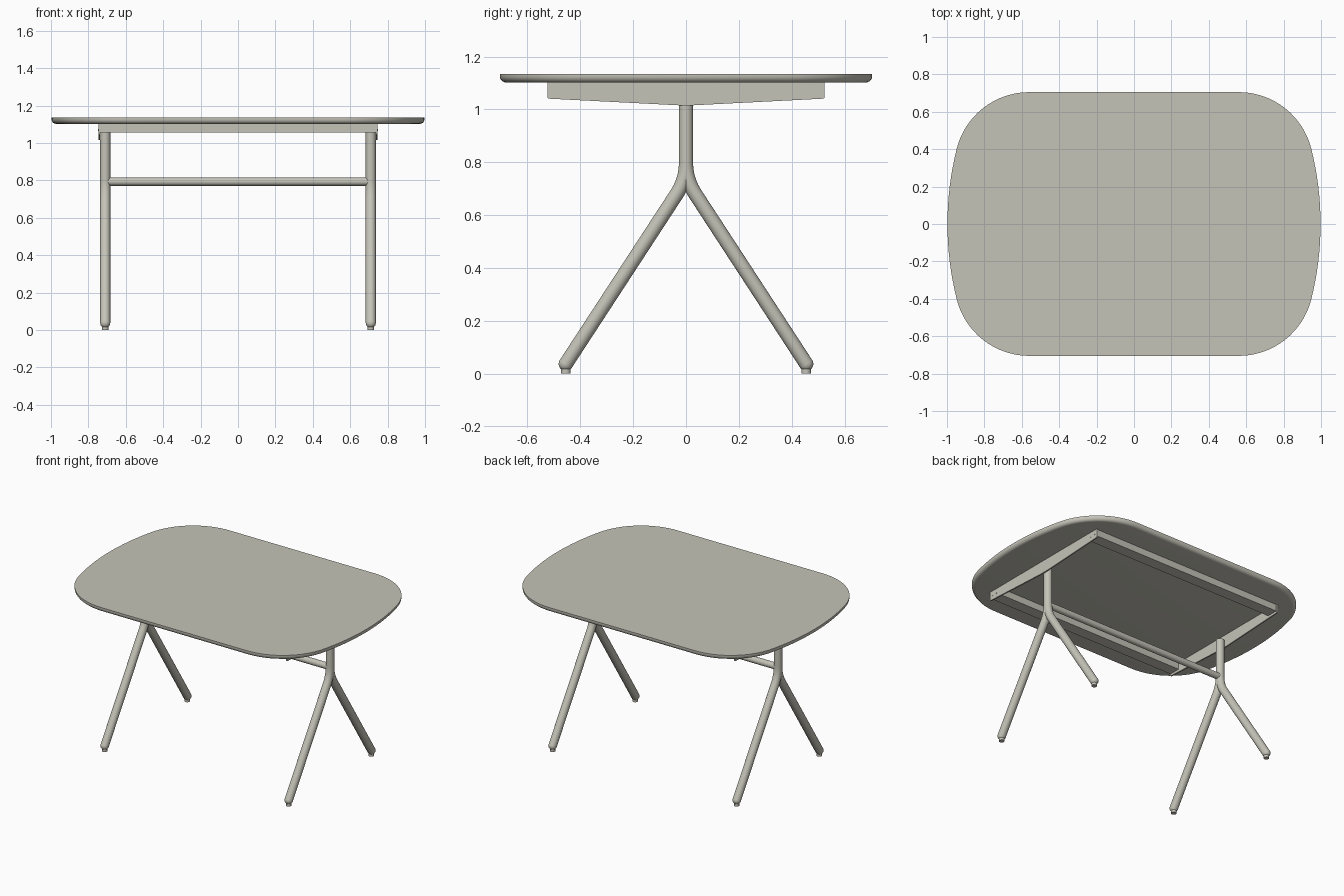
import bpy, bmesh
from math import sin, cos, pi, radians
from mathutils import Vector

cube = bpy.data.objects.get("Cube")
if cube:
    bpy.data.objects.remove(cube, do_unlink=True)

COLOR = (0.56, 0.55, 0.48, 1)
mat = bpy.data.materials.new("warm_grey")
mat.use_nodes = True
mat.diffuse_color = COLOR
mat.node_tree.nodes["Principled BSDF"].inputs["Base Color"].default_value = COLOR


def finish(name, bm, smooth=True):
    bmesh.ops.recalc_face_normals(bm, faces=bm.faces)
    mesh = bpy.data.meshes.new(name)
    bm.to_mesh(mesh)
    bm.free()
    mesh.materials.append(mat)
    ob = bpy.data.objects.new(name, mesh)
    bpy.context.collection.objects.link(ob)
    if smooth:
        bpy.ops.object.select_all(action="DESELECT")
        ob.select_set(True)
        bpy.context.view_layer.objects.active = ob
        bpy.ops.object.shade_smooth_by_angle(angle=radians(35))
    return ob


def loft(bm, rings):
    """Skin a list of closed rings and cap both ends."""
    rows = [[bm.verts.new(p) for p in ring] for ring in rings]
    n = len(rows[0])
    for a, b in zip(rows, rows[1:]):
        for i in range(n):
            j = (i + 1) % n
            bm.faces.new((a[i], a[j], b[j], b[i]))
    bm.faces.new(rows[0][::-1])
    bm.faces.new(rows[-1])


def tube(bm, path, radii, side, sides=24):
    """Sweep circles along a path that lies in a plane normal to side."""
    side = Vector(side)
    path = [Vector(p) for p in path]
    rings = []
    for i, (p, r) in enumerate(zip(path, radii)):
        t = path[min(i + 1, len(path) - 1)] - path[max(i - 1, 0)]
        across = t.normalized().cross(side)
        rings.append([p + r * (cos(a) * side + sin(a) * across)
                      for a in (2 * pi * k / sides for k in range(sides))])
    loft(bm, rings)


def box(name, x, y, z):
    bm = bmesh.new()
    loft(bm, [[(x[0], y[0], h), (x[1], y[0], h), (x[1], y[1], h), (x[0], y[1], h)] for h in z])
    return finish(name, bm, False)


# Tabletop: straight long sides, round corners, gently bowed ends
def outline(inset, z):
    turn, corner, half = radians(14), Vector((0.56, 0.305)), 0.4
    big = (corner.y + half * sin(turn)) / sin(turn)
    centre_x = corner.x + half * cos(turn) - big * cos(turn)
    quarter = [(centre_x + (big - inset) * cos(a), (big - inset) * sin(a))
               for a in (turn * k / 8 for k in range(8))]
    quarter += [(corner.x + (half - inset) * cos(a), corner.y + (half - inset) * sin(a))
                for a in (turn + (pi / 2 - turn) * k / 16 for k in range(17))]
    upper = quarter + [(-x, y) for x, y in quarter[::-1]]
    ring = upper + [(-x, -y) for x, y in upper[1:-1]]
    return [(x, y, z) for x, y in ring]


TOP, UNDER, ROUND = 1.135, 1.102, 0.025
bm = bmesh.new()
rings = []
for k in range(7):
    a = pi / 2 * k / 6
    rings.append(outline(ROUND * (1 - sin(a)), UNDER + ROUND * (1 - cos(a))))
loft(bm, rings + [outline(0, TOP)])
finish("tabletop", bm)

# Long rails under the top
for s, label in ((-1, "front"), (1, "back")):
    box(label + "_rail", (-0.737, 0.737), sorted((s * 0.44, s * 0.52)), (1.055, UNDER))

# Stretcher between the two leg frames
bm = bmesh.new()
tube(bm, [(-0.7, 0, 0.793), (0.7, 0, 0.793)], [0.022] * 2, (0, 1, 0))
finish("stretcher", bm)

R, NODE, BEND = 0.027, 0.734, 0.065
for s, label in ((-1, "right"), (1, "left")):
    x = s * 0.71

    # Tapered end plate
    bm = bmesh.new()
    half = [(0.525, UNDER), (0.525, 1.046), (0.52, 1.041), (0.03, 1.016)]
    profile = half + [(-y, z) for y, z in half[::-1]]
    loft(bm, [[(s * px, y, z) for y, z in profile] for px in (0.737, 0.747)])
    finish(label + "_end_plate", bm, False)

    # Screw heads on the plate
    bm = bmesh.new()
    for y in (-0.5, -0.463, 0.463, 0.5):
        tube(bm, [(s * 0.746, y, 1.07), (s * 0.748, y, 1.07)], [0.005] * 2, (0, 1, 0), 12)
    finish(label + "_screws", bm)

    # Upright post
    bm = bmesh.new()
    tube(bm, [(x, 0, NODE + BEND), (x, 0, 1.06)], [R] * 2, (1, 0, 0))
    finish(label + "_post", bm)

    for d, end in ((-1, "front"), (1, "back")):
        # Leg bending out of the post, with a domed lower end
        foot = Vector((x, d * 0.455, 0.037))
        node = Vector((x, 0, NODE))
        out = (foot - node).normalized()
        start, stop = node + Vector((0, 0, BEND)), node + out * BEND
        path = [start.lerp(node, t).lerp(node.lerp(stop, t), t)
                for t in (k / 10 for k in range(11))]
        radii = [R] * (len(path) + 1)
        path.append(foot)
        for k in range(1, 7):
            a = radians(14 * k)
            path.append(foot + out * R * sin(a))
            radii.append(R * cos(a))
        bm = bmesh.new()
        tube(bm, path, radii, (1, 0, 0))
        finish(f"{label}_{end}_leg", bm)

        # Floor glide
        bm = bmesh.new()
        tube(bm, [(x, foot.y, 0), (x, foot.y, 0.025)], [0.018] * 2, (1, 0, 0))
        finish(f"{label}_{end}_glide", bm)
